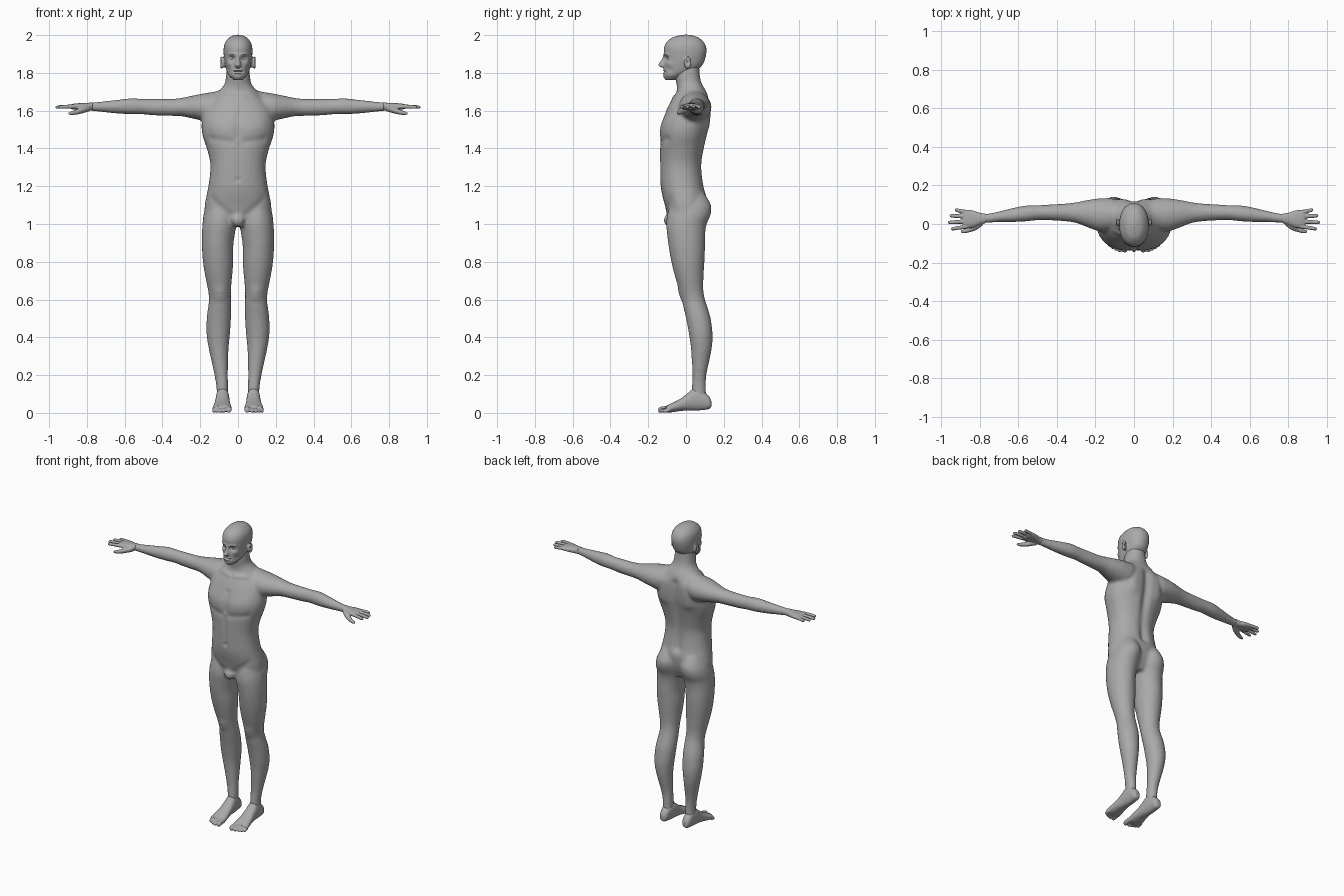
import bpy, bmesh, math
from mathutils import Vector

skin = bpy.data.materials.new("plain_grey")
skin.diffuse_color = (0.4, 0.4, 0.4, 1)
AXES = {'x': (0, 1, 2), 'y': (1, 0, 2), 'z': (2, 0, 1)}


def smooth_rows(rows, steps=4):
    """Catmull-Rom interpolation between measured sections."""
    out = []
    for i in range(len(rows) - 1):
        p0, p1 = rows[max(i - 1, 0)], rows[i]
        p2, p3 = rows[i + 1], rows[min(i + 2, len(rows) - 1)]
        for s in range(steps):
            t = s / steps
            out.append([b + 0.5 * t * (c - a + t * (2*a - 5*b + 4*c - d + t * (3*(b - c) + d - a)))
                        for a, b, c, d in zip(p0, p1, p2, p3)])
    return out + [list(rows[-1])]


def loft(bm, axis, rows, e=1.0, side=1, n=24):
    """Rounded sections; each row = position, then low/high bounds on the two other axes."""
    k, ka, kb = AXES[axis]
    rings = []
    for t, a0, a1, b0, b1 in smooth_rows(rows):
        ring = []
        for i in range(n):
            c, s = math.cos(math.tau * i / n), math.sin(math.tau * i / n)
            p = [0, 0, 0]
            p[k] = t
            p[ka] = (a0 + a1) / 2 + (a1 - a0) / 2 * math.copysign(abs(c) ** e, c)
            p[kb] = (b0 + b1) / 2 + (b1 - b0) / 2 * math.copysign(abs(s) ** e, s)
            p[0] *= side
            ring.append(bm.verts.new(p))
        rings.append(ring)
    for r, q in zip(rings, rings[1:]):
        for i in range(n):
            j = (i + 1) % n
            bm.faces.new((r[i], r[j], q[j], q[i]))
    bm.faces.new(rings[0])
    bm.faces.new(rings[-1])


def widths(rows):
    return [(z, -w, w, f, b) for z, w, f, b in rows]


def finish(name, bm, voxel=0, iterations=4, strokes=()):
    """Fuse the lofts into one skin, then push strokes in or out of it."""
    bmesh.ops.recalc_face_normals(bm, faces=bm.faces)
    me = bpy.data.meshes.new(name)
    bm.to_mesh(me)
    bm.free()
    ob = bpy.data.objects.new(name, me)
    bpy.context.collection.objects.link(ob)
    bpy.ops.object.select_all(action='DESELECT')
    bpy.context.view_layer.objects.active = ob
    ob.select_set(True)
    if voxel:
        m = ob.modifiers.new("fuse", 'REMESH')
        m.mode, m.voxel_size = 'VOXEL', voxel
        bpy.ops.object.modifier_apply(modifier="fuse")
        m = ob.modifiers.new("soften", 'SMOOTH')
        m.factor, m.iterations = 0.5, iterations
        bpy.ops.object.modifier_apply(modifier="soften")
    moves = []
    for v in ob.data.vertices:
        p = Vector((abs(v.co.x), v.co.y, v.co.z))
        push = 0
        for a, b, r, amount in strokes:
            a, b = Vector(a), Vector(b)
            d = b - a
            t = max(0, min(1, (p - a).dot(d) / max(d.length_squared, 1e-9)))
            push += amount * math.exp(-(p - a - d * t).length_squared / r ** 2)
        moves.append(v.normal * push)
    for v, m in zip(ob.data.vertices, moves):
        v.co += m
    ob.data.materials.clear()
    ob.data.materials.append(skin)
    bpy.ops.object.shade_smooth_by_angle(angle=math.radians(35))


# Body: torso and neck, arms, legs, groin
bm = bmesh.new()
loft(bm, 'z', widths([
    (.99, .09, -.08, .07), (1.05, .17, -.10, .095), (1.1, .176, -.112, .105),
    (1.15, .167, -.125, .107), (1.2, .157, -.134, .097), (1.27, .148, -.137, .087),
    (1.33, .148, -.138, .086), (1.4, .165, -.138, .098), (1.47, .188, -.137, .113),
    (1.53, .193, -.13, .125), (1.6, .18, -.105, .13), (1.65, .15, -.08, .127),
    (1.70, .105, -.05, .108), (1.74, .072, -.05, .085), (1.78, .064, -.058, .074),
    (1.84, .058, -.05, .07)]), 0.9, n=32)
loft(bm, 'z', widths([(1.05, .045, -.10, -.05), (1.03, .042, -.118, -.05),
                      (1.0, .03, -.114, -.04), (.985, .014, -.095, -.05)]))
for s in (1, -1):
    loft(bm, 'x', [
        (.07, .0, .10, 1.58, 1.715), (.13, -.035, .128, 1.54, 1.70), (.18, -.038, .133, 1.545, 1.692),
        (.24, -.018, .125, 1.558, 1.68), (.30, .005, .113, 1.57, 1.668), (.36, .014, .106, 1.572, 1.662),
        (.45, .02, .10, 1.575, 1.662), (.5, .02, .098, 1.58, 1.662), (.56, .013, .096, 1.58, 1.666),
        (.62, .01, .085, 1.583, 1.66), (.70, .009, .066, 1.59, 1.651), (.76, .006, .054, 1.597, 1.645),
        (.80, .002, .052, 1.602, 1.64)], side=s)
    loft(bm, 'z', [
        (1.16, .03, .14, -.07, .10), (1.10, .008, .169, -.09, .133), (1.05, .006, .183, -.10, .131),
        (1.0, .008, .188, -.105, .11), (.95, .016, .191, -.101, .102), (.88, .025, .191, -.092, .101),
        (.8, .025, .186, -.078, .098), (.72, .031, .173, -.058, .093), (.65, .037, .159, -.036, .092),
        (.6, .037, .154, -.022, .101), (.55, .036, .160, -.012, .117), (.5, .037, .166, 0, .131),
        (.42, .042, .167, .015, .141), (.35, .049, .157, .025, .138), (.28, .052, .142, .03, .125),
        (.2, .053, .125, .034, .108), (.13, .052, .114, .03, .106), (.06, .053, .112, .03, .11)], side=s)
finish("body", bm, 0.01, 5, [
    ((0, .095, 1.2), (0, .13, 1.64), .028, -.018),         # spine
    ((.1, .12, 1.52), (.1, .125, 1.63), .04, .012),        # shoulder blade
    ((.07, -.12, 1.5), (.12, -.11, 1.52), .05, .006),      # chest muscle
    ((.03, -.135, 1.435), (.14, -.1, 1.45), .018, -.006),  # under chest
    ((0, -.135, 1.46), (0, -.11, 1.58), .016, -.007),      # breastbone
    ((0, -.137, 1.26), (0, -.137, 1.42), .013, -.004),     # belly line
    ((0, -.136, 1.235), (0, -.136, 1.235), .011, -.012),   # navel
    ((.02, -.065, 1.67), (.15, -.03, 1.69), .013, .006),   # collarbone
    ((.04, -.1, 1.045), (.14, -.09, 1.13), .02, -.005),    # groin crease
    ((.095, -.033, .64), (.095, -.03, .62), .03, .007),    # kneecap
])

# Head with nose and ears
bm = bmesh.new()
loft(bm, 'z', widths([
    (1.762, .022, -.108, -.05), (1.785, .047, -.117, -.005), (1.81, .06, -.117, .05),
    (1.84, .068, -.117, .086), (1.87, .073, -.115, .10), (1.9, .076, -.116, .107),
    (1.93, .076, -.117, .108), (1.96, .069, -.105, .096), (1.985, .049, -.077, .07),
    (1.996, .03, -.045, .042), (2.002, .008, -.015, .015)]), 0.92, n=32)
loft(bm, 'z', widths([(1.90, .008, -.118, -.09), (1.87, .010, -.13, -.09),
                      (1.845, .016, -.147, -.09), (1.833, .017, -.14, -.09), (1.828, .01, -.12, -.1)]))
for s in (1, -1):
    loft(bm, 'x', [(.06, .0, .018, 1.83, 1.875), (.08, -.01, .022, 1.826, 1.882),
                   (.09, -.008, .028, 1.822, 1.888), (.094, .004, .02, 1.835, 1.878)], side=s)
finish("head", bm, 0.005, 3, [
    ((.028, -.106, 1.877), (.034, -.102, 1.877), .013, -.011),  # eye socket
    ((.014, -.116, 1.897), (.05, -.098, 1.897), .009, .005),    # brow
    ((.045, -.095, 1.85), (.05, -.09, 1.85), .014, .004),       # cheekbone
    ((.05, -.085, 1.815), (.05, -.08, 1.815), .016, -.004),     # cheek hollow
    ((0, -.118, 1.814), (.014, -.115, 1.812), .006, .005),      # upper lip
    ((0, -.118, 1.798), (.012, -.115, 1.799), .006, .005),      # lower lip
    ((0, -.118, 1.806), (.022, -.112, 1.806), .004, -.006),     # mouth
    ((0, -.117, 1.778), (.006, -.117, 1.778), .012, .004),      # chin
    ((.093, .008, 1.862), (.093, .01, 1.855), .008, -.008),     # ear hollow
])

for s, label in ((1, "left"), (-1, "right")):
    # Eyes
    bm = bmesh.new()
    bmesh.ops.create_uvsphere(bm, u_segments=16, v_segments=10, radius=.012)
    bmesh.ops.translate(bm, verts=bm.verts, vec=(.031 * s, -.087, 1.876))
    finish(label + "_eye", bm)

    # Hands: palm, four fingers, thumb
    bm = bmesh.new()
    loft(bm, 'x', [(.77, .004, .054, 1.6, 1.644), (.80, -.004, .058, 1.6, 1.641),
                   (.835, -.018, .07, 1.603, 1.64), (.87, -.022, .074, 1.606, 1.637),
                   (.885, -.018, .07, 1.61, 1.633)], 0.85, s)
    for y0, y1, tip in ((-.013, -.026, .95), (.013, .008, .967), (.039, .043, .957), (.062, .073, .93)):
        span = tip - .865
        loft(bm, 'x', [(.865 + span * t, y0 + (y1 - y0) * t - r, y0 + (y1 - y0) * t + r,
                        1.622 - .004 * t * t - r, 1.622 - .004 * t * t + r)
                       for t, r in ((0, .011), (.45, .0105), (.85, .0095), (.97, .006), (1, .002))], 1, s, 12)
    loft(bm, 'x', [(.785, -.008, .03, 1.597, 1.63), (.82, -.032, .01, 1.587, 1.622),
                   (.85, -.042, -.012, 1.58, 1.609), (.88, -.048, -.026, 1.577, 1.598),
                   (.898, -.045, -.034, 1.58, 1.59)], 1, s, 16)
    finish(label + "_hand", bm, 0.004, 2)

    # Feet: heel to ball, then five toes
    bm = bmesh.new()
    loft(bm, 'y', [(.134, .07, .10, .03, .065), (.12, .057, .11, .02, .09), (.08, .05, .115, .014, .125),
                   (.04, .046, .118, .012, .13), (.01, .044, .12, .012, .105), (-.03, .040, .126, .01, .075),
                   (-.075, .034, .134, .003, .052), (-.105, .036, .134, .003, .038)], 0.9, s)
    for x, r, tip in ((.049, .0155, -.147), (.075, .011, -.145), (.094, .0105, -.138),
                      (.111, .010, -.129), (.127, .0095, -.118)):
        loft(bm, 'y', [(-.085, x - r, x + r, .006, .006 + 2.2 * r), (tip + .02, x - r, x + r, .003, .003 + 2 * r),
                       (tip + .006, x - r * .9, x + r * .9, 0, 1.9 * r),
                       (tip, x - r * .4, x + r * .4, .006, 1.3 * r)], 1, s, 14)
    finish(label + "_foot", bm, 0.004, 2)
